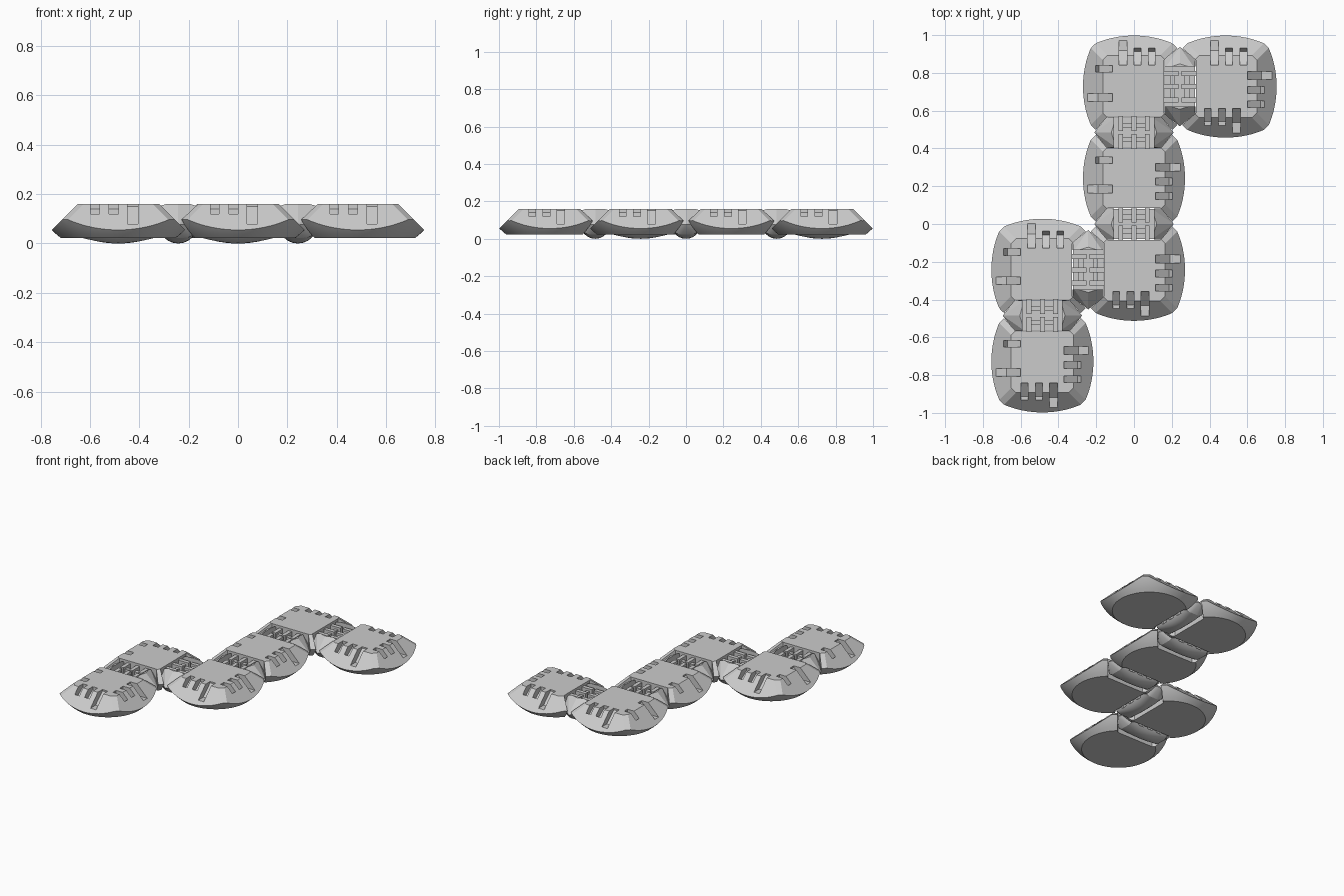
import bpy, bmesh, math
from mathutils import Vector, Matrix

if "Cube" in bpy.data.objects:
    bpy.data.objects.remove(bpy.data.objects["Cube"])

APEX, R, S = 0.325, 0.382, 0.485      # fold centre height, ball radius, tile pitch
TILES = [(0, 1.5), (1, 1.5), (0, 0.5), (0, -0.5), (-1, -0.5), (-1, -1.5)]
DIRS = [(1, 0), (0, 1), (-1, 0), (0, -1)]


def add_object(name, bm, loc=(0, 0, 0), rot=0.0):
    bmesh.ops.recalc_face_normals(bm, faces=bm.faces)
    me = bpy.data.meshes.new(name)
    bm.to_mesh(me)
    bm.free()
    ob = bpy.data.objects.new(name, me)
    bpy.context.collection.objects.link(ob)
    ob.location = loc
    ob.rotation_euler.z = rot
    return ob


def prism(bm, pts, axis, lo, hi, turn=0.0):
    """Extrude a 2D outline: axis 'u' takes (r, z) points, axis 'z' takes (r, u) points."""
    m = Matrix.Rotation(turn, 3, 'Z')
    at = (lambda p, h: (p[0], h, p[1])) if axis == 'u' else (lambda p, h: (p[0], p[1], h))
    a = [bm.verts.new(m @ Vector(at(p, lo))) for p in pts]
    b = [bm.verts.new(m @ Vector(at(p, hi))) for p in pts]
    bm.faces.new(a)
    bm.faces.new(b[::-1])
    n = len(pts)
    for i in range(n):
        bm.faces.new((a[i], a[(i + 1) % n], b[(i + 1) % n], b[i]))


def box(bm, x, y, z):
    prism(bm, [(x[0], y[0]), (x[1], y[0]), (x[1], y[1]), (x[0], y[1])], 'z', *z)


def cut(ob, cutter):
    cutter.hide_render = True
    mod = ob.modifiers.new("cut", 'BOOLEAN')
    mod.object, mod.operation, mod.solver = cutter, 'DIFFERENCE', 'EXACT'
    bpy.ops.object.select_all(action='DESELECT')
    bpy.context.view_layer.objects.active = ob
    ob.select_set(True)
    bpy.ops.object.modifier_apply(modifier=mod.name)
    bpy.data.objects.remove(cutter)
    bpy.ops.object.shade_smooth_by_angle(angle=math.radians(20))


def make_tile(i, pos):
    # ball segment trimmed by the pyramid planes, top, bottom and corner chamfers
    bm = bmesh.new()
    bmesh.ops.create_uvsphere(bm, u_segments=64, v_segments=48, radius=R)
    planes = [((0, 0, 0.16 - APEX), (0, 0, 1)), ((0, 0, 0.022 - APEX), (0, 0, -1))]
    for dx, dy in DIRS:
        planes.append(((0, 0, 0), (dx, dy, 1)))
    for sx in (1, -1):
        for sy in (1, -1):
            planes.append(((0, 0, -0.0125), (sx, sy, 2)))
    for co, no in planes:
        bmesh.ops.bisect_plane(bm, geom=bm.verts[:] + bm.edges[:] + bm.faces[:],
                               plane_co=co, plane_no=no, clear_outer=True)
        bmesh.ops.holes_fill(bm, edges=[e for e in bm.edges if e.is_boundary])
    bmesh.ops.translate(bm, verts=bm.verts, vec=(0, 0, APEX))
    loc = (pos[0] * S, pos[1] * S, 0)
    tile = add_object(f"tile_{i}", bm, loc)

    # latch slots on free sides, hinge clearance on joined sides
    cb = bmesh.new()
    for k, (dx, dy) in enumerate(DIRS):
        turn = k * math.pi / 2
        if (pos[0] + dx, pos[1] + dy) in TILES:
            h = S / 2
            prism(cb, [(0.158, -0.14), (h, -0.215), (0.35, -0.215), (0.35, 0.215),
                       (h, 0.215), (0.158, 0.14)], 'z', -0.1, 0.3, turn)
        else:
            long_slot = [(0.115, 0.2), (0.115, 0.15), (0.19, 0.08), (0.3, 0.08), (0.3, 0.2)]
            short_slot = [(0.115, 0.2), (0.115, 0.14), (0.185, 0.09), (0.205, 0.12),
                          (0.205, 0.2)]
            prism(cb, long_slot, 'u', 0.037, 0.079, turn)
            prism(cb, short_slot, 'u', -0.037, 0.0, turn)
            prism(cb, short_slot, 'u', -0.112, -0.077, turn)
    cut(tile, add_object("tile_cutter", cb, loc))


def make_hinge(i, loc, rot):
    # rounded body, length along local x, with ridged sloping ends
    bm = bmesh.new()
    pts = []
    for s in (1, -1):
        pts += [(s * 0.21, 0, 0.075), (s * 0.12, 0, 0.16)]
        for t in (1, -1):
            pts += [(s * 0.145, t * 0.082, 0.085), (s * 0.095, t * 0.08, 0.16)]
    for a in range(0, 13):
        ang = math.pi * a / 12
        y, z = 0.082 * math.cos(ang), 0.085 - 0.085 * math.sin(ang)
        for j in range(-6, 7):
            u = j * 0.15 / 6
            fade = 1 - abs(y) / 0.082
            pts.append((u * (0.93 + 0.07 * fade), y, z + u * u * 1.2 * fade))
    for p in pts:
        bm.verts.new(p)
    res = bmesh.ops.convex_hull(bm, input=bm.verts)
    bmesh.ops.delete(bm, geom=list({g for g in res["geom_interior"] + res["geom_unused"]
                                    if isinstance(g, bmesh.types.BMVert)}), context='VERTS')
    body = add_object(f"hinge_body_{i}", bm, loc, rot)

    # hollow middle and edge notches for the knuckles
    cb = bmesh.new()
    box(cb, (-0.105, 0.105), (-0.2, 0.2), (0.07, 0.3))
    for u in (-0.07, 0, 0.07):
        for t in (1, -1):
            box(cb, (u - 0.02, u + 0.02), sorted((t * 0.05, t * 0.2)), (0.03, 0.065))
    cut(body, add_object("hinge_cutter", cb, loc, rot))

    # knuckle fingers reaching to the tiles, with cross tabs
    fb = bmesh.new()
    for u in (-0.07, 0, 0.07):
        for t in (1, -1):
            box(fb, (u - 0.013, u + 0.013), sorted((t * 0.008, t * 0.09)), (0.06, 0.145))
    for u in (-0.035, 0.035):
        for t in (1, -1):
            box(fb, (u - 0.025, u + 0.025), sorted((t * 0.025, t * 0.05)), (0.06, 0.13))
    add_object(f"hinge_fingers_{i}", fb, loc, rot)


for i, p in enumerate(TILES):
    make_tile(i, p)

# one hinge between each pair of neighbouring tiles
n = 0
for p in TILES:
    for dx, dy in ((1, 0), (0, 1)):
        if (p[0] + dx, p[1] + dy) in TILES:
            make_hinge(n, ((p[0] + dx / 2) * S, (p[1] + dy / 2) * S, 0),
                       math.pi / 2 if dx else 0)
            n += 1
